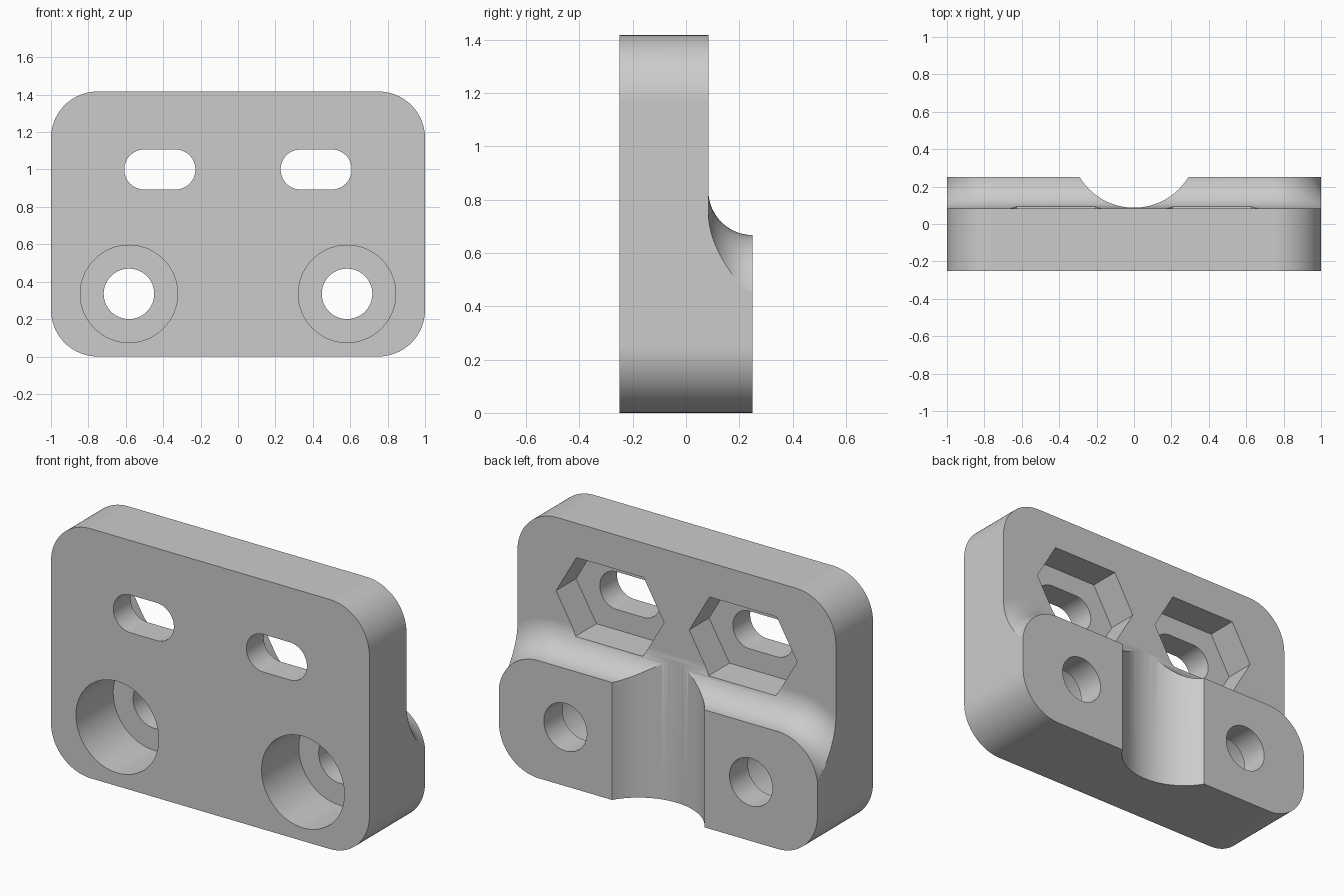
import bpy
import bmesh
from math import sin, cos, pi, sqrt
from mathutils import Vector

cube = bpy.data.objects.get("Cube")
if cube:
    bpy.data.objects.remove(cube, do_unlink=True)

HEIGHT = 1.417       # overall height
BACK = 0.25          # half depth
PLATE_Y = 0.084      # rear face of the thin upper plate
PAD_TOP = 0.667      # top of the thick lower pad
CORNER = 0.25        # outline corner radius
FILLET = BACK - PLATE_Y

grey = bpy.data.materials.new("plain grey")
grey.use_nodes = True
grey.diffuse_color = (0.6, 0.6, 0.6, 1)
grey.node_tree.nodes["Principled BSDF"].inputs["Base Color"].default_value = (0.6, 0.6, 0.6, 1)


def rounded(x0, x1, z0, z1, r, seg=24):
    """Rounded rectangle outline in x and z."""
    centres = [(x1 - r, z1 - r), (x0 + r, z1 - r), (x0 + r, z0 + r), (x1 - r, z0 + r)]
    return [(cx + r * cos((q + i / seg) * pi / 2), cz + r * sin((q + i / seg) * pi / 2))
            for q, (cx, cz) in enumerate(centres) for i in range(seg + 1)]


def circle(cx, cy, r, seg=96):
    return [(cx + r * cos(2 * pi * i / seg), cy + r * sin(2 * pi * i / seg))
            for i in range(seg)]


def loft(name, rings):
    """Closed solid through matching rings of points."""
    bm = bmesh.new()
    loops = [[bm.verts.new(p) for p in ring] for ring in rings]
    n = len(loops[0])
    for a, b in zip(loops, loops[1:]):
        for i in range(n):
            j = (i + 1) % n
            bm.faces.new((a[i], a[j], b[j], b[i]))
    bm.faces.new(loops[0])
    bm.faces.new(loops[-1])
    bmesh.ops.recalc_face_normals(bm, faces=bm.faces)
    mesh = bpy.data.meshes.new(name)
    bm.to_mesh(mesh)
    bm.free()
    mesh.materials.append(grey)
    obj = bpy.data.objects.new(name, mesh)
    bpy.context.collection.objects.link(obj)
    return obj


def at_y(outline, y):
    return [Vector((x, y, z)) for x, z in outline]


def prism(name, outline, y0, y1):
    return loft(name, [at_y(outline, y0), at_y(outline, y1)])


def combine(body, tool, operation):
    tool.hide_render = True
    mod = body.modifiers.new(tool.name, 'BOOLEAN')
    mod.operation = operation
    mod.solver = 'EXACT'
    mod.object = tool
    bpy.context.view_layer.objects.active = body
    bpy.ops.object.modifier_apply(modifier=mod.name)
    bpy.data.objects.remove(tool, do_unlink=True)


# Full-depth rounded block
body = prism("mounting_block", rounded(-1, 1, 0, HEIGHT, CORNER), -BACK, BACK)


# Envelope that leaves a thin plate above and a filleted pad below
def pad_ring(grow, y):
    half = 1.002 + grow
    return at_y(rounded(-half, half, -1 - grow, PAD_TOP + grow, CORNER + grow), y)


rings = [pad_ring(2, -1), pad_ring(2, PLATE_Y)]
STEPS = 20
for i in range(STEPS + 1):
    a = pi / 2 * i / STEPS
    rings.append(pad_ring(FILLET * (1 - sin(a)), BACK - FILLET * cos(a)))
rings.append(pad_ring(0, 0.5))
combine(body, loft("pad_envelope", rings), 'INTERSECT')

# Vertical groove through the middle of the pad
groove_r = 0.34
groove = circle(0, PLATE_Y + 0.003 + groove_r, groove_r, 128)
combine(body, loft("groove_cutter", [[Vector((x, y, z)) for x, y in groove]
                                     for z in (-0.2, 1.2)]), 'DIFFERENCE')

# Holes, counterbores, slots and elongated hexagonal pockets on both sides
FLAT = 0.222         # half the hexagon height
STRETCH = 0.083      # half the slot travel
for side in (-1, 1):
    hole_x, slot_x, slot_z = side * 0.583, side * 0.418, 1.0
    combine(body, prism("counterbore", circle(hole_x, 0.335, 0.26), -0.5, PLATE_Y), 'DIFFERENCE')
    combine(body, prism("bolt_hole", circle(hole_x, 0.335, 0.135), -0.4, 0.5), 'DIFFERENCE')
    slot = rounded(slot_x - 0.19, slot_x + 0.19, slot_z - 0.107, slot_z + 0.107, 0.1065, 20)
    combine(body, prism("slot", slot, -0.5, 0.5), 'DIFFERENCE')
    hexagon = []
    for i in range(6):
        a = i * pi / 3
        shift = STRETCH if cos(a) > 0 else -STRETCH
        size = 2 * FLAT / sqrt(3)
        hexagon.append((slot_x + shift + size * cos(a), slot_z + size * sin(a)))
    combine(body, prism("nut_pocket", hexagon, -0.095, 0.5), 'DIFFERENCE')

# Smooth rounded surfaces, crisp edges
bpy.ops.object.select_all(action='DESELECT')
body.select_set(True)
bpy.context.view_layer.objects.active = body
bpy.ops.object.shade_smooth_by_angle(angle=pi / 7)
weighted = body.modifiers.new("weighted_normals", 'WEIGHTED_NORMAL')
weighted.keep_sharp = True
